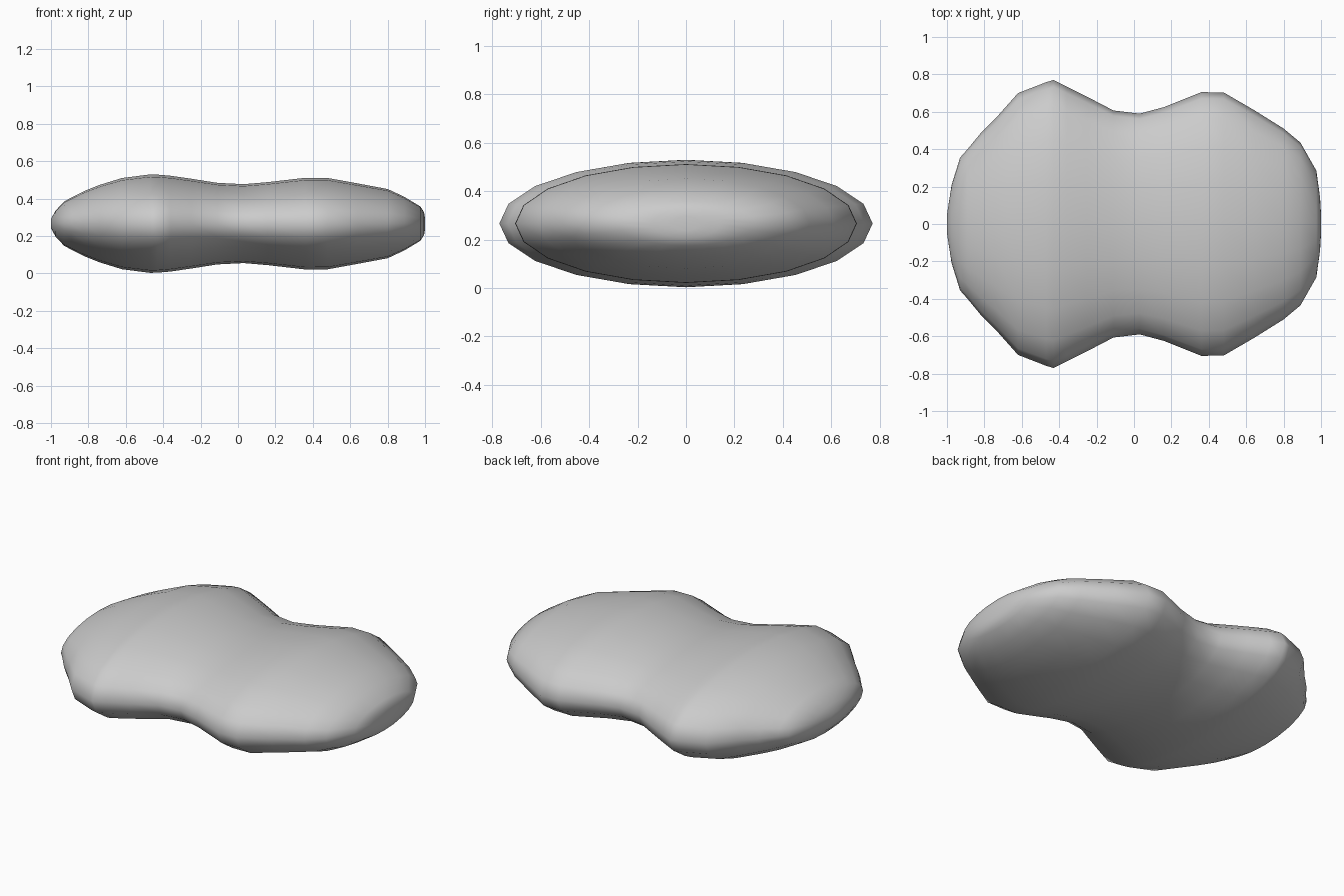
import bpy, bmesh, math

MID_Z = 0.266
SIDES = 20

# Cross-sections along the length: x, half width, half height
SECTIONS = [
    (-1.00, 0.05, 0.025), (-0.975, 0.21, 0.07), (-0.93, 0.355, 0.118),
    (-0.89, 0.40, 0.14), (-0.82, 0.485, 0.175), (-0.74, 0.565, 0.207),
    (-0.62, 0.70, 0.244), (-0.47, 0.758, 0.263), (-0.43, 0.77, 0.262),
    (-0.36, 0.735, 0.256), (-0.25, 0.68, 0.240), (-0.11, 0.607, 0.218),
    (0.03, 0.59, 0.211), (0.16, 0.625, 0.222), (0.36, 0.705, 0.245),
    (0.48, 0.703, 0.244), (0.64, 0.61, 0.215), (0.80, 0.51, 0.185),
    (0.89, 0.435, 0.143), (0.975, 0.285, 0.092), (0.995, 0.14, 0.06),
    (1.00, 0.05, 0.03),
]

# Pebble-like peanut body, lofted through elliptical rings
bm = bmesh.new()
rings = []
for x, w, h in SECTIONS:
    ring = []
    for i in range(SIDES):
        a = 2 * math.pi * i / SIDES
        ring.append(bm.verts.new((x, w * math.cos(a), MID_Z + h * math.sin(a))))
    rings.append(ring)
for r0, r1 in zip(rings, rings[1:]):
    for i in range(SIDES):
        j = (i + 1) % SIDES
        bm.faces.new((r0[i], r0[j], r1[j], r1[i]))

# Rounded ends closed with small caps
bm.faces.new(rings[0])
bm.faces.new(rings[-1])
bmesh.ops.recalc_face_normals(bm, faces=bm.faces)
for f in bm.faces:
    f.smooth = True

mesh = bpy.data.meshes.new("waisted_pebble_body")
bm.to_mesh(mesh)
bm.free()
body = bpy.data.objects.new("waisted_pebble_body", mesh)
bpy.context.collection.objects.link(body)
